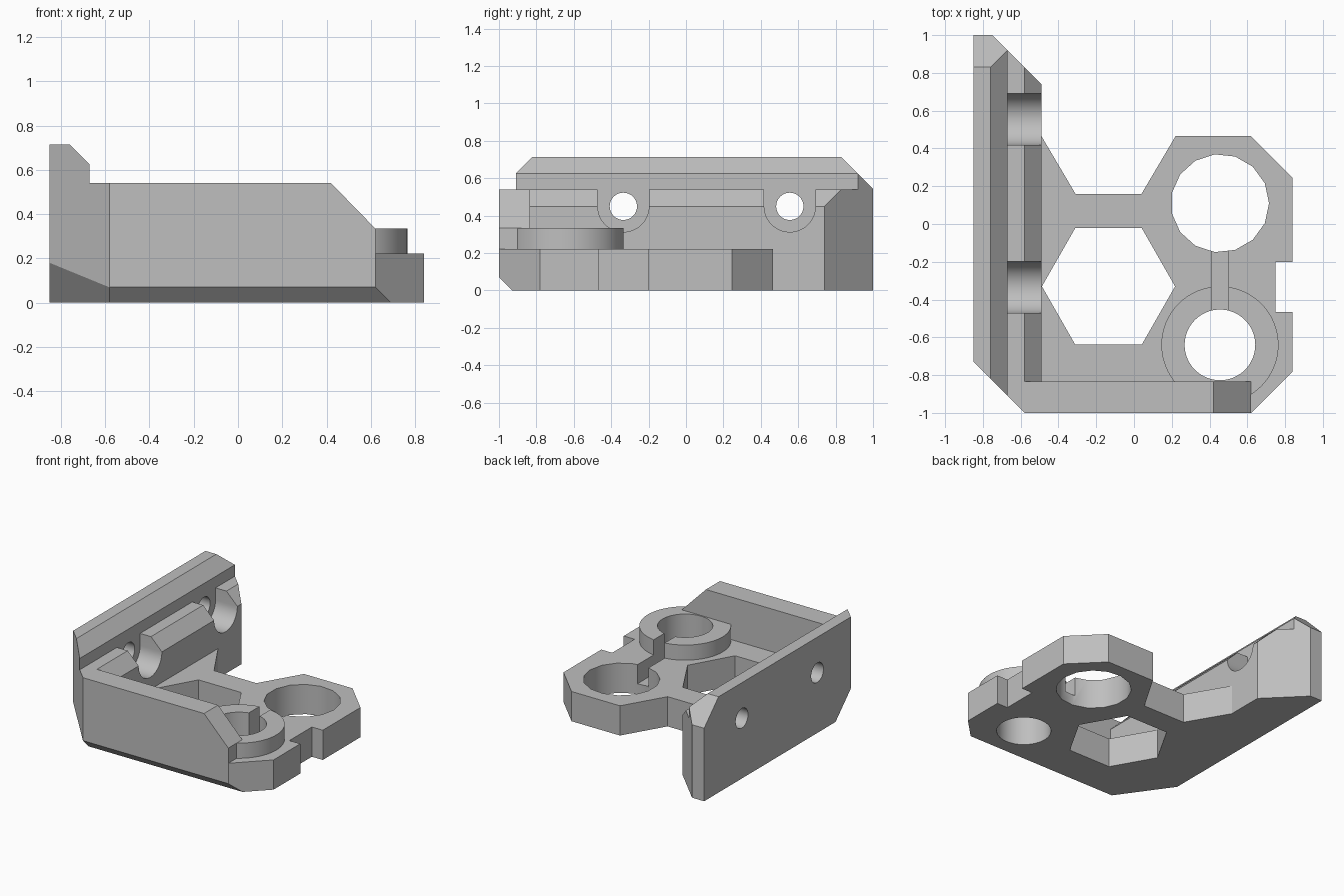
import bpy, bmesh, math
from mathutils import Vector

old = bpy.data.objects.get("Cube")
if old:
    bpy.data.objects.remove(old, do_unlink=True)

grey = bpy.data.materials.new("plain grey")
grey.use_nodes = True
COLOUR = (0.52, 0.52, 0.52, 1)
grey.diffuse_color = COLOUR
grey.node_tree.nodes["Principled BSDF"].inputs["Base Color"].default_value = COLOUR

# Bevelled sides shared by the parts: (point on plane, outward normal)
FRONT_LEFT = ((-0.58, -1, 0), (-1, -1, 0))
FRONT_RIGHT = ((0.62, -1, 0), (1, -1, 0))
FRONT_FOOT = ((0, -0.93, 0), (0, -1, -1))
CORNER_FOOT = ((-0.85, -0.55, 0), (-1.41, -1, -1))
BACK_SIDE = ((-0.75, 1, 0), (1, 1, 0))
BACK_TOP = ((0, 1, 0.545), (0, 1, 1))
FRONT_BEVELS = [FRONT_LEFT, FRONT_RIGHT, FRONT_FOOT, CORNER_FOOT]


def prism(name, outline, axis, start, end, bevels=()):
    """Extrude a 2D outline along an axis, then slice off bevels."""
    place = {"x": lambda a, b, t: (t, a, b),
             "y": lambda a, b, t: (a, t, b),
             "z": lambda a, b, t: (a, b, t)}[axis]
    bm = bmesh.new()
    face = bm.faces.new([bm.verts.new(place(a, b, start)) for a, b in outline])
    made = bmesh.ops.extrude_face_region(bm, geom=[face])["geom"]
    shift = Vector(place(0, 0, end - start))
    for v in made:
        if isinstance(v, bmesh.types.BMVert):
            v.co += shift
    for point, normal in bevels:
        geom = bm.verts[:] + bm.edges[:] + bm.faces[:]
        bmesh.ops.bisect_plane(bm, geom=geom, plane_co=point, plane_no=normal,
                               clear_outer=True, dist=1e-5)
        rim = [e for e in bm.edges if e.is_boundary]
        if rim:
            bmesh.ops.holes_fill(bm, edges=rim, sides=0)
    bmesh.ops.recalc_face_normals(bm, faces=bm.faces[:])
    mesh = bpy.data.meshes.new(name)
    bm.to_mesh(mesh)
    bm.free()
    mesh.materials.append(grey)
    obj = bpy.data.objects.new(name, mesh)
    bpy.context.collection.objects.link(obj)
    return obj


def circle(cx, cy, r, n):
    return [(cx + r * math.cos(math.tau * i / n),
             cy + r * math.sin(math.tau * i / n)) for i in range(n)]


def rect(a0, a1, b0, b1):
    return [(a0, b0), (a1, b0), (a1, b1), (a0, b1)]


def combine(target, other, operation):
    """Apply a boolean and discard the second object."""
    mod = target.modifiers.new("combine", "BOOLEAN")
    mod.operation, mod.solver, mod.object = operation, "EXACT", other
    bpy.context.view_layer.objects.active = target
    bpy.ops.object.modifier_apply(modifier=mod.name)
    bpy.data.objects.remove(other, do_unlink=True)


# Tall side rail with its stepped, chamfered section
bracket = prism("bracket", [(-0.85, 0), (-0.49, 0), (-0.49, 0.45), (-0.58, 0.54),
                            (-0.67, 0.54), (-0.67, 0.625), (-0.76, 0.715),
                            (-0.85, 0.715)],
                "y", -1, 1, FRONT_BEVELS + [BACK_SIDE, BACK_TOP])

# Front wall with sloping end
wall = prism("front_wall", [(-0.7, 0), (0.62, 0), (0.62, 0.335), (0.42, 0.54), (-0.7, 0.54)],
             "y", -1, -0.835, FRONT_BEVELS)

# Floor plate with edge notch
floor = prism("floor_plate", [(-0.6, -1), (0.84, -1), (0.84, -0.465), (0.75, -0.465),
                              (0.75, -0.2), (0.84, -0.2), (0.84, 0.245), (0.62, 0.465),
                              (0.22, 0.465), (0.04, 0.16), (-0.31, 0.16),
                              (-0.49, 0.465), (-0.6, 0.465)],
              "z", 0, 0.222, FRONT_BEVELS)

# Raised collar
collar = prism("collar", circle(0.455, -0.64, 0.31, 64), "z", 0.1, 0.335)

for part in (wall, floor, collar):
    combine(bracket, part, "UNION")

# Vertical openings: collar bore, large hole, hexagon, joining groove
cutters = [
    prism("collar_bore", circle(0.455, -0.64, 0.187, 64), "z", -0.1, 1),
    prism("large_hole", circle(0.455, 0.11, 0.26, 15), "z", -0.1, 1),
    prism("hexagon_hole", [(-0.135 + (x + 0.135) * 0.99, y) for x, y in
                           circle(-0.135, -0.33, 0.356, 6)], "z", -0.1, 1),
    prism("groove", rect(0.41, 0.5, -0.55, 0), "z", 0.08, 1),
]
# Screw holes with open-topped recesses in the rail
for y in (-0.335, 0.555):
    cutters.append(prism("screw_hole", circle(y, 0.45, 0.073, 32), "x", -1, -0.4))
    arc = [(y + 0.137 * math.cos(math.pi + math.pi * i / 24),
            0.45 + 0.137 * math.sin(math.pi + math.pi * i / 24)) for i in range(25)]
    cutters.append(prism("screw_recess", arc + [(y + 0.137, 0.8), (y - 0.137, 0.8)],
                         "x", -0.67, -0.4))
for cutter in cutters:
    combine(bracket, cutter, "DIFFERENCE")

bpy.ops.object.select_all(action="DESELECT")
bracket.select_set(True)
bpy.context.view_layer.objects.active = bracket
bpy.ops.object.shade_smooth_by_angle(angle=math.radians(26))
